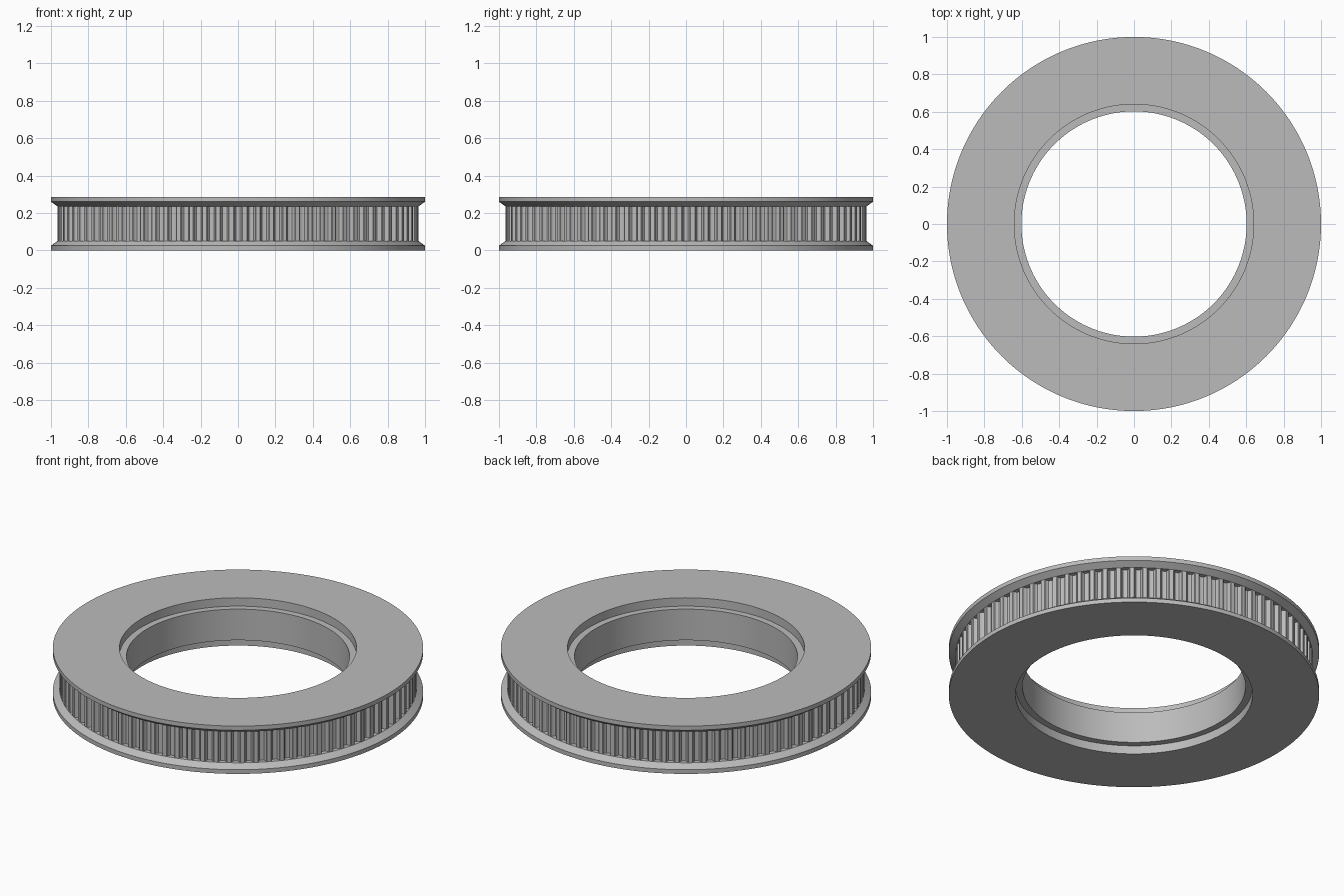
import bpy, bmesh
from math import sin, cos, pi, radians

cube = bpy.data.objects.get("Cube")
if cube:
    bpy.data.objects.remove(cube, do_unlink=True)

HEIGHT, FLANGE, BEVEL = 0.285, 0.05, 0.025
OUTER, RIM, RECESS, BORE = 1.0, 0.965, 0.64, 0.602
TEETH, DEPTH = 84, 0.027

grey = bpy.data.materials.new("plain_grey")
grey.use_nodes = True
colour = (0.5, 0.5, 0.5, 1)
grey.diffuse_color = colour
grey.node_tree.nodes["Principled BSDF"].inputs["Base Color"].default_value = colour


def ring_solid(name, loops):
    """Bridge a closed series of equally long vertex loops into a ring."""
    bm = bmesh.new()
    rows = [[bm.verts.new(p) for p in loop] for loop in loops]
    for a, b in zip(rows, rows[1:] + rows[:1]):
        for i in range(len(a)):
            j = (i + 1) % len(a)
            bm.faces.new((a[i], a[j], b[j], b[i]))
    bmesh.ops.recalc_face_normals(bm, faces=bm.faces)
    mesh = bpy.data.meshes.new(name)
    bm.to_mesh(mesh)
    bm.free()
    mesh.materials.append(grey)
    obj = bpy.data.objects.new(name, mesh)
    bpy.context.collection.objects.link(obj)
    bpy.ops.object.select_all(action="DESELECT")
    obj.select_set(True)
    bpy.context.view_layer.objects.active = obj
    bpy.ops.object.shade_smooth_by_angle(angle=radians(32))
    return obj


def loop(polar, z):
    return [(r * cos(a), r * sin(a), z) for a, r in polar]


# Bevelled flanges, the upper one mirrored from the lower one
angles = [2 * pi * i / 192 for i in range(192)]
profile = [(RECESS, 0), (OUTER, 0), (OUTER, BEVEL), (RIM, FLANGE), (RECESS, FLANGE)]
for name, flip in (("lower_flange", False), ("upper_flange", True)):
    ring_solid(name, [loop([(a, r) for a in angles], HEIGHT - z if flip else z)
                      for r, z in profile])

# Toothed core: one rounded groove, as (fraction of pitch, fraction of depth)
half = [(-0.35, 0), (-0.31, 0.08), (-0.28, 0.35), (-0.25, 0.62), (-0.17, 0.88)]
groove = half + [(0, 1)] + [(-x, d) for x, d in reversed(half)]
pitch = 2 * pi / TEETH
outline = [((k + x) * pitch, RIM - d * DEPTH) for k in range(TEETH) for x, d in groove]
bore = [(a, BORE) for a, r in outline]
low, high = FLANGE, HEIGHT - FLANGE
ring_solid("toothed_core", [loop(bore, low), loop(outline, low),
                            loop(outline, high), loop(bore, high)])
